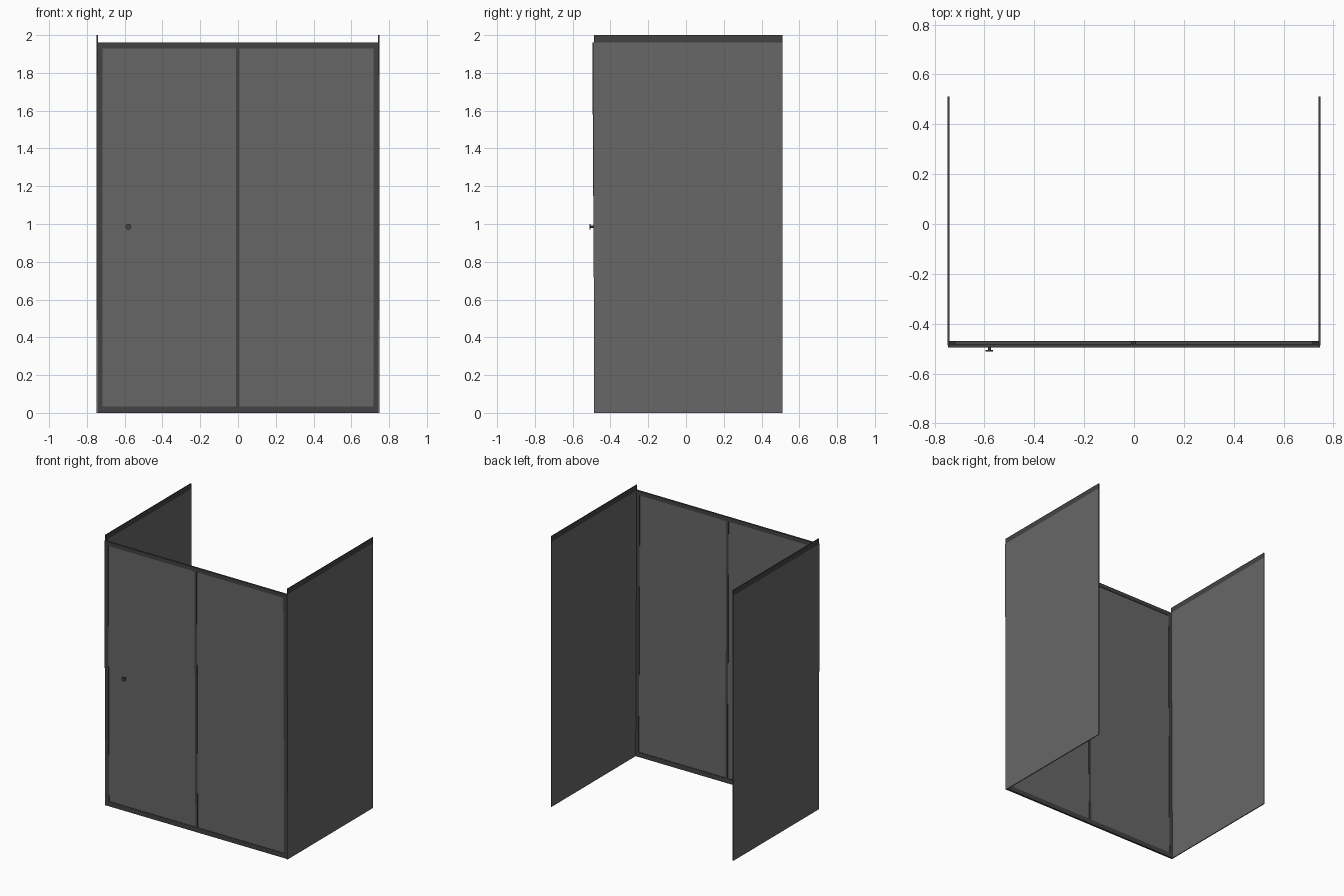
import bpy, bmesh, math
from mathutils import Matrix

if "Cube" in bpy.data.objects:
    bpy.data.objects.remove(bpy.data.objects["Cube"])


def material(name, v):
    m = bpy.data.materials.new(name)
    m.diffuse_color = (v, v, v, 1)
    m.use_nodes = True
    m.node_tree.nodes["Principled BSDF"].inputs["Base Color"].default_value = m.diffuse_color
    return m


GLASS = material("smoked_glass_grey", 0.135)
METAL = material("dark_metal_grey", 0.055)
H = 1.96          # height of the front frame
LEAN = 0.012      # the front tips slightly outwards at the top


def lean(y, z):
    return y - LEAN * z / H


def finish(name, bm, mat):
    me = bpy.data.meshes.new(name)
    bm.to_mesh(me)
    bm.free()
    ob = bpy.data.objects.new(name, me)
    bpy.context.collection.objects.link(ob)
    me.materials.append(mat)
    return ob


def box(name, x, y, z, mat, leaning=False):
    bm = bmesh.new()
    bmesh.ops.create_cube(bm, size=1)
    for v in bm.verts:
        v.co = (x[v.co.x > 0], y[v.co.y > 0], z[v.co.z > 0])
        if leaning:
            v.co.y = lean(v.co.y, v.co.z)
    return finish(name, bm, mat)


# Side panels with a dark top rail
for s, side in ((-1, "left"), (1, "right")):
    x = sorted((s * 0.741, s * 0.748))
    box(side + "_side_panel", x, (-0.487, 0.512), (0, H), GLASS)
    box(side + "_top_rail", x, (-0.487, 0.512), (H, 2.0), METAL)

# Front frame: posts, rails and the central mullion
Y = (-0.484, -0.470)
for s, side in ((-1, "left"), (1, "right")):
    box(side + "_post", sorted((s * 0.717, s * 0.747)), Y, (0, H), METAL, True)
box("bottom_rail", (-0.717, 0.717), Y, (0, 0.035), METAL, True)
box("top_frame_rail", (-0.717, 0.717), Y, (H - 0.03, H), METAL, True)
box("mullion", (-0.010, 0.008), Y, (0.035, H - 0.03), METAL, True)

# Glass panes, recessed in the frame
for s, side in ((-1, "left"), (1, "right")):
    box(side + "_pane", sorted((s * 0.006, s * 0.719)), (-0.480, -0.474),
        (0.033, H - 0.028), GLASS, True)


# Door knob: thin stem and flat disc
def rod(name, r, y0, y1):
    bm = bmesh.new()
    m = Matrix.Translation((-0.58, (y0 + y1) / 2, 0.985)) @ Matrix.Rotation(math.pi / 2, 4, 'X')
    bmesh.ops.create_cone(bm, cap_ends=True, segments=24, radius1=r, radius2=r,
                          depth=y1 - y0, matrix=m)
    ob = finish(name, bm, METAL)
    for p in ob.data.polygons:
        p.use_smooth = len(p.vertices) == 4
    return ob


rod("knob_stem", 0.006, -0.507, -0.484)
rod("knob_disc", 0.015, -0.512, -0.506)
